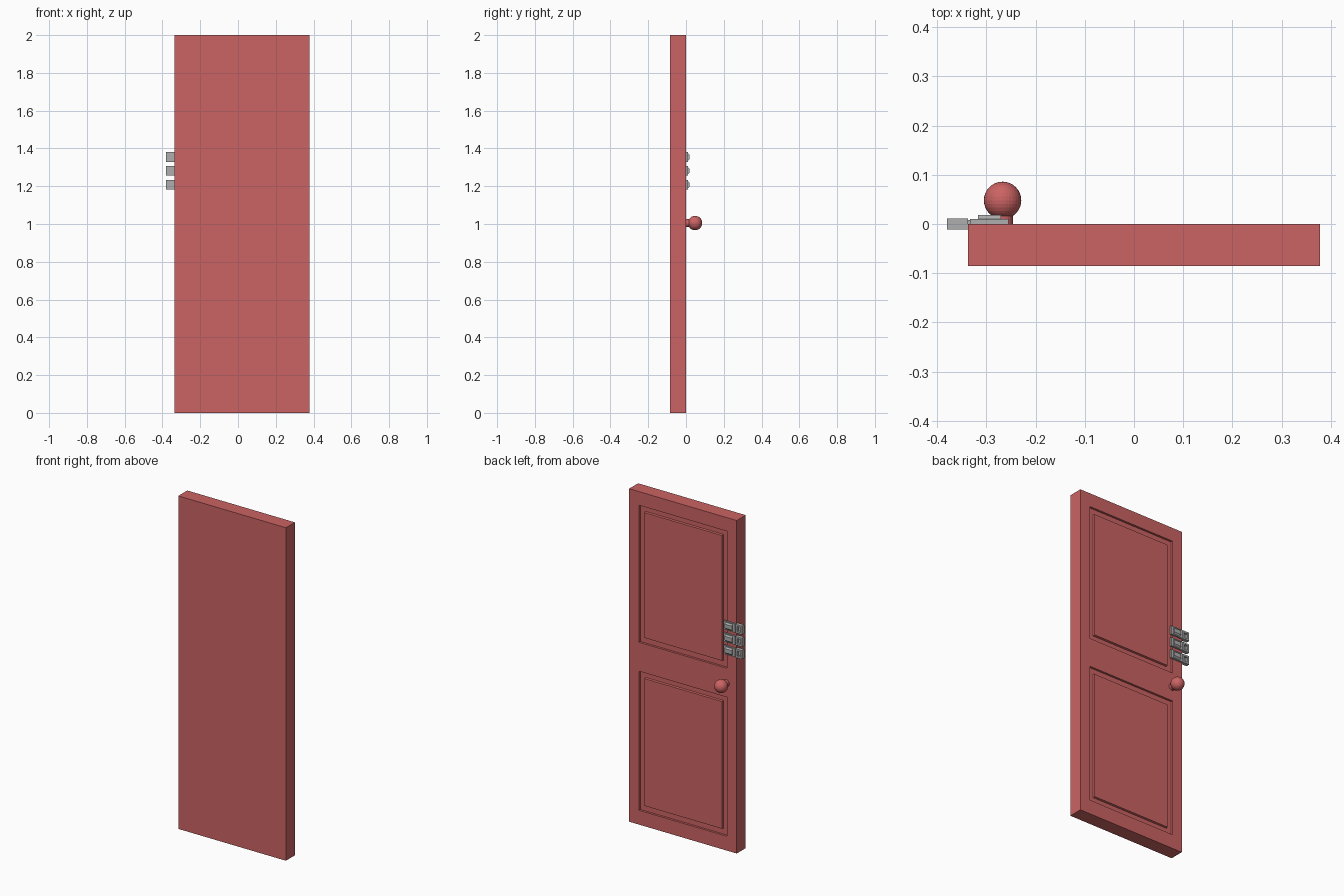
import bpy, bmesh
from mathutils import Matrix, Vector

if "Cube" in bpy.data.objects:
    bpy.data.objects.remove(bpy.data.objects["Cube"], do_unlink=True)


def material(name, rgb):
    m = bpy.data.materials.new(name)
    m.use_nodes = True
    m.diffuse_color = (*rgb, 1)
    bsdf = m.node_tree.nodes["Principled BSDF"]
    bsdf.inputs["Base Color"].default_value = (*rgb, 1)
    bsdf.inputs["Roughness"].default_value = 0.7
    return m


RED = material("door red", (0.6, 0.125, 0.125))
STEEL = material("steel grey", (0.43, 0.43, 0.43))


def finish(name, bm, mat):
    bmesh.ops.recalc_face_normals(bm, faces=bm.faces)
    mesh = bpy.data.meshes.new(name)
    bm.to_mesh(mesh)
    bm.free()
    mesh.materials.append(mat)
    ob = bpy.data.objects.new(name, mesh)
    bpy.context.collection.objects.link(ob)
    return ob


def add_box(bm, lo, hi):
    lo, hi = Vector(lo), Vector(hi)
    place = Matrix.Translation((lo + hi) / 2) @ Matrix.Diagonal((*(hi - lo), 1))
    return bmesh.ops.create_cube(bm, size=1, matrix=place)["verts"]


# Door slab, cut along the borders of its two panels
X_CUTS = (-0.272, 0.312)
Z_CUTS = (0.086, 0.921, 1.095, 1.918)
bm = bmesh.new()
add_box(bm, (-0.337, -0.085, 0), (0.378, 0, 2))
for axis, cuts in (((1, 0, 0), X_CUTS), ((0, 0, 1), Z_CUTS)):
    for c in cuts:
        bmesh.ops.bisect_plane(bm, geom=bm.verts[:] + bm.edges[:] + bm.faces[:],
                               plane_co=Vector(axis) * c, plane_no=axis)
bm.normal_update()


def is_panel(f):
    c = f.calc_center_median()
    in_z = any(Z_CUTS[i] < c.z < Z_CUTS[i + 1] for i in (0, 2))
    return f.normal.y > 0.9 and X_CUTS[0] < c.x < X_CUTS[1] and in_z


# Sunk border, then a raised field with a narrow sloping edge
panels = [f for f in bm.faces if is_panel(f)]
for thickness, depth in ((0, -0.013), (0.046, 0), (0.004, 0.011)):
    bmesh.ops.inset_individual(bm, faces=panels, thickness=thickness, depth=depth)
finish("door", bm, RED)

# Round knob on a short stem
knob_at = Vector((-0.267, 0.048, 1.005))
to_y = Matrix.Rotation(-1.5707963, 4, "X")
bm = bmesh.new()
bmesh.ops.create_uvsphere(bm, u_segments=32, v_segments=16, radius=0.038,
                          matrix=Matrix.Translation(knob_at) @ to_y)
finish("knob", bm, RED)
bm = bmesh.new()
bmesh.ops.create_cone(bm, cap_ends=True, segments=24, radius1=0.021, radius2=0.021, depth=0.03,
                      matrix=Matrix.Translation((knob_at.x, 0.013, knob_at.z)) @ to_y)
finish("knob_stem", bm, RED)

# Three small clasps overhanging the door edge
for i, z in enumerate((1.208, 1.282, 1.355)):
    lo, hi = z - 0.026, z + 0.026
    bm = bmesh.new()
    add_box(bm, (-0.333, -0.001, lo), (-0.255, 0.010, hi))
    end = add_box(bm, (-0.38, -0.011, lo), (-0.337, 0.011, hi))
    add_box(bm, (-0.337, 0.0, lo + 0.008), (-0.333, 0.008, hi - 0.008))
    # Raised pad with tapered top
    pad = add_box(bm, (-0.317, 0.010, z - 0.020), (-0.27, 0.018, z + 0.020))
    for v in pad:
        if v.co.y > 0.015:
            v.co.z = z + (v.co.z - z) * 0.6
    # Screw hole in the end block
    face = next(f for f in bm.faces if all(v in end for v in f.verts)
                and f.calc_center_median().y > 0.01)
    bmesh.ops.inset_individual(bm, faces=[face], thickness=0.015, depth=0)
    bmesh.ops.inset_individual(bm, faces=[face], thickness=0.001, depth=-0.012)
    finish(f"clasp_{i + 1}", bm, STEEL)
